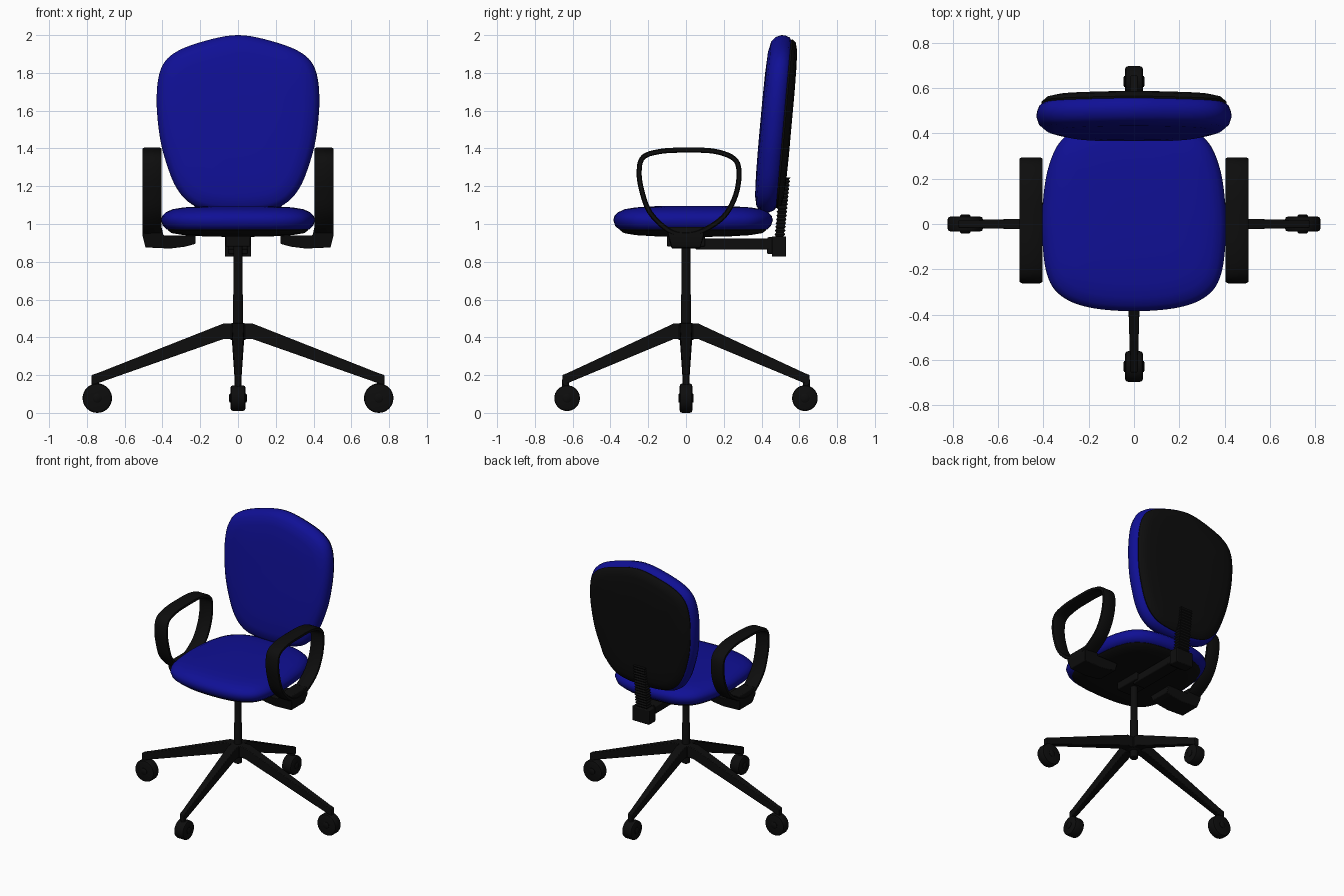
import bpy, bmesh, math
from mathutils import Vector

if "Cube" in bpy.data.objects:
    bpy.data.objects.remove(bpy.data.objects["Cube"])


def material(name, color):
    m = bpy.data.materials.new(name)
    m.diffuse_color = color
    m.use_nodes = True
    m.node_tree.nodes["Principled BSDF"].inputs["Base Color"].default_value = m.diffuse_color
    return m


BLUE = material("blue_fabric", (0.005, 0.005, 0.30, 1))
BLACK = material("black_plastic", (0.004, 0.004, 0.004, 1))


def finish(name, bm, mat, bevel=0.0, angle=35):
    bmesh.ops.recalc_face_normals(bm, faces=bm.faces[:])
    me = bpy.data.meshes.new(name)
    bm.to_mesh(me)
    bm.free()
    me.materials.append(mat)
    ob = bpy.data.objects.new(name, me)
    bpy.context.collection.objects.link(ob)
    if bevel:
        b = ob.modifiers.new("bevel", 'BEVEL')
        b.width, b.segments, b.limit_method = bevel, 2, 'ANGLE'
    bpy.ops.object.select_all(action='DESELECT')
    ob.select_set(True)
    bpy.context.view_layer.objects.active = ob
    bpy.ops.object.shade_smooth_by_angle(angle=math.radians(angle))
    return ob


def loft(bm, rings, closed=False):
    """Skin a row of equal-length rings, capped unless the row is closed."""
    rows = [[bm.verts.new(p) for p in r] for r in rings]
    n = len(rows[0])
    pairs = list(zip(rows, rows[1:])) + ([(rows[-1], rows[0])] if closed else [])
    for a, b in pairs:
        for i in range(n):
            j = (i + 1) % n
            bm.faces.new((a[i], a[j], b[j], b[i]))
    if not closed:
        bm.faces.new(rows[0])
        bm.faces.new(rows[-1])


def spline(pts, steps=6):
    """Closed Catmull-Rom curve through 2D points."""
    out, n = [], len(pts)
    P = [Vector(p) for p in pts]
    for i in range(n):
        a, b, c, d = P[i - 1], P[i], P[(i + 1) % n], P[(i + 2) % n]
        for k in range(steps):
            t = k / steps
            out.append(0.5 * (2 * b + (c - a) * t + (2 * a - 5 * b + 4 * c - d) * t * t
                              + (3 * b - a - 3 * c + d) * t ** 3))
    return out


def mirrored(half):
    return spline(half + [(-x, v) for x, v in half[-2:0:-1]])


def cushion(name, outline, profile, place, mat):
    """Stack inset copies of an outline; profile = (inset, depth)."""
    us, vs = [p.x for p in outline], [p.y for p in outline]
    hu, hv, cv = max(us), (max(vs) - min(vs)) / 2, (max(vs) + min(vs)) / 2
    rings = [[place(p.x * (1 - i / hu), cv + (p.y - cv) * (1 - i / hv), d) for p in outline]
             for i, d in profile]
    bm = bmesh.new()
    loft(bm, rings)
    return finish(name, bm, mat, angle=50)


def box(name, lo, hi, bevel=0.006):
    bm = bmesh.new()
    loft(bm, [[(lo[0], lo[1], z), (hi[0], lo[1], z), (hi[0], hi[1], z), (lo[0], hi[1], z)]
              for z in (lo[2], hi[2])])
    return finish(name, bm, BLACK, bevel)


def lathe(name, profile, origin, axis='Z', seg=32):
    """Solid of revolution; profile = (radius, position along the axis)."""
    o = Vector(origin)

    def pt(r, h, a):
        c, s = r * math.cos(a), r * math.sin(a)
        return o + Vector({'X': (h, c, s), 'Y': (c, h, s), 'Z': (c, s, h)}[axis])
    bm = bmesh.new()
    loft(bm, [[pt(r, h, 2 * math.pi * k / seg) for k in range(seg)] for r, h in profile])
    return finish(name, bm, BLACK)


# Seat cushion and under-shell
seat = mirrored([(0, -0.385), (0.2, -0.368), (0.325, -0.315), (0.385, -0.22), (0.406, -0.05),
                 (0.402, 0.1), (0.378, 0.25), (0.32, 0.37), (0.2, 0.44), (0, 0.46)])
flat = lambda u, v, d: (u, v, d)
cushion("seat_cushion", seat, [(0.06, 0.965), (0.03, 0.972), (0.01, 0.99), (0, 1.02), (0.006, 1.042),
                               (0.025, 1.062), (0.06, 1.078), (0.12, 1.088), (0.22, 1.094),
                               (0.34, 1.096)], flat, BLUE)
cushion("seat_shell", seat, [(0.04, 0.98), (0.035, 0.968), (0.055, 0.952), (0.12, 0.941),
                             (0.22, 0.935), (0.34, 0.932)], flat, BLACK)

# Backrest cushion and rear shell, leaning back
back = mirrored([(0, 2.0), (0.2, 1.962), (0.345, 1.9), (0.412, 1.81), (0.431, 1.65), (0.412, 1.45),
                 (0.372, 1.3), (0.325, 1.19), (0.26, 1.115), (0.17, 1.075), (0, 1.06)])
lean = lambda u, v, d: (u, 0.45 + d + 0.09 * (v - 1.5), v)
cushion("backrest_cushion", back, [(0.035, 0.07), (0.012, 0.055), (0.002, 0.03), (0, 0.01),
                                   (0.01, -0.02), (0.035, -0.041), (0.09, -0.053), (0.2, -0.058),
                                   (0.34, -0.06)], lean, BLUE)
cushion("backrest_shell", back, [(0.03, 0.05), (0.022, 0.072), (0.04, 0.09), (0.08, 0.1),
                                 (0.16, 0.105), (0.3, 0.107)], lean, BLACK)

# Armrest loops with their brackets under the seat
loop = spline([(0, 1.391), (0.15, 1.385), (0.255, 1.345), (0.281, 1.27), (0.262, 1.15), (0.2, 1.04),
               (0.09, 0.965), (0, 0.945), (-0.09, 0.965), (-0.19, 1.06), (-0.235, 1.18),
               (-0.248, 1.28), (-0.225, 1.355), (-0.13, 1.385)], 5)
bracket = [(0.225, 0.94), (0.225, 0.895), (0.28, 0.88), (0.36, 0.87), (0.49, 0.876),
           (0.506, 0.94), (0.495, 0.985), (0.405, 0.985), (0.395, 0.94)]
for side, s in (("left", -1), ("right", 1)):
    rings = []
    for i, p in enumerate(loop):
        t = (loop[(i + 1) % len(loop)] - loop[i - 1]).normalized()
        n = Vector((-t.y, t.x)) * 0.0135
        rings.append([(s * x, p.x + k * n.x, p.y + k * n.y)
                      for x, k in ((0.405, -0.6), (0.415, -1), (0.495, -1), (0.505, -0.6),
                                   (0.505, 0.6), (0.495, 1), (0.415, 1), (0.405, 0.6))])
    bm = bmesh.new()
    loft(bm, rings, closed=True)
    finish("armrest_loop_" + side, bm, BLACK, angle=50)
    bm = bmesh.new()
    loft(bm, [[(s * x, y * (0.8 if z < 0.9 else 1), z) for x, z in bracket] for y in (-0.095, 0.095)])
    finish("armrest_bracket_" + side, bm, BLACK, 0.004)

# Mechanism bar, rear clamp and ribbed back support
box("tilt_mechanism", (-0.065, -0.1, 0.88), (0.065, 0.1, 0.94))
box("support_bar", (-0.05, 0.05, 0.865), (0.05, 0.47, 0.922))
box("rear_clamp", (-0.07, 0.455, 0.827), (0.07, 0.53, 0.935))
box("clamp_step", (-0.05, 0.43, 0.84), (0.05, 0.46, 0.93))
bm = bmesh.new()
rings = []
for k in range(33):
    z, g = 0.925 + k * 0.01, 0.007 if k % 2 else 0
    y = 0.495 + 0.03 * k / 32
    rings.append([(-0.048 + g, y - 0.028 + g, z), (0.048 - g, y - 0.028 + g, z),
                  (0.048 - g, y + 0.028 - g, z), (-0.048 + g, y + 0.028 - g, z)])
loft(bm, rings)
finish("ribbed_back_support", bm, BLACK)

# Centre column
lathe("column", [(0.02, 0.33), (0.027, 0.335), (0.027, 0.62), (0.024, 0.63), (0.024, 0.94)], (0, 0, 0))
lathe("base_hub", [(0.035, 0.385), (0.05, 0.395), (0.05, 0.465), (0.035, 0.475)], (0, 0, 0))

# Four tapered legs with casters; the y pair is shorter
sections = [(0, 0.39, 0.472, 0.033), (0.08, 0.39, 0.472, 0.033), (0.74, 0.158, 0.212, 0.017),
            (0.775, 0.148, 0.2, 0.017)]
for name, dx, dy in (("right", 1, 0), ("left", -1, 0), ("back", 0, 1), ("front", 0, -1)):
    f = 1 if dx else 0.845
    place = lambda r, w, z: (dx * r * f - dy * w, dy * r * f + dx * w, z)
    bm = bmesh.new()
    loft(bm, [[place(r, -w, a), place(r, w, a), place(r, w, b), place(r, -w, b)]
              for r, a, b, w in sections])
    finish("leg_" + name, bm, BLACK, 0.004)
    c = place(0.745, 0, 0.078)
    R, W, axis = (0.078, 0.034, 'Y') if dx else (0.068, 0.04, 'X')
    lathe("wheel_" + name, [(R * 0.8, -W), (R * 0.95, -W * 0.88), (R, -W * 0.6), (R, W * 0.6),
                            (R * 0.95, W * 0.88), (R * 0.8, W)], c, axis)
    lathe("axle_" + name, [(0.018, -W - 0.007), (0.024, -W - 0.003), (0.024, W + 0.003),
                           (0.018, W + 0.007)], c, axis, 20)
    lathe("caster_stem_" + name, [(0.018, 0.04), (0.018, 0.1)], place(0.755, 0, 0.078), 'Z', 16)
